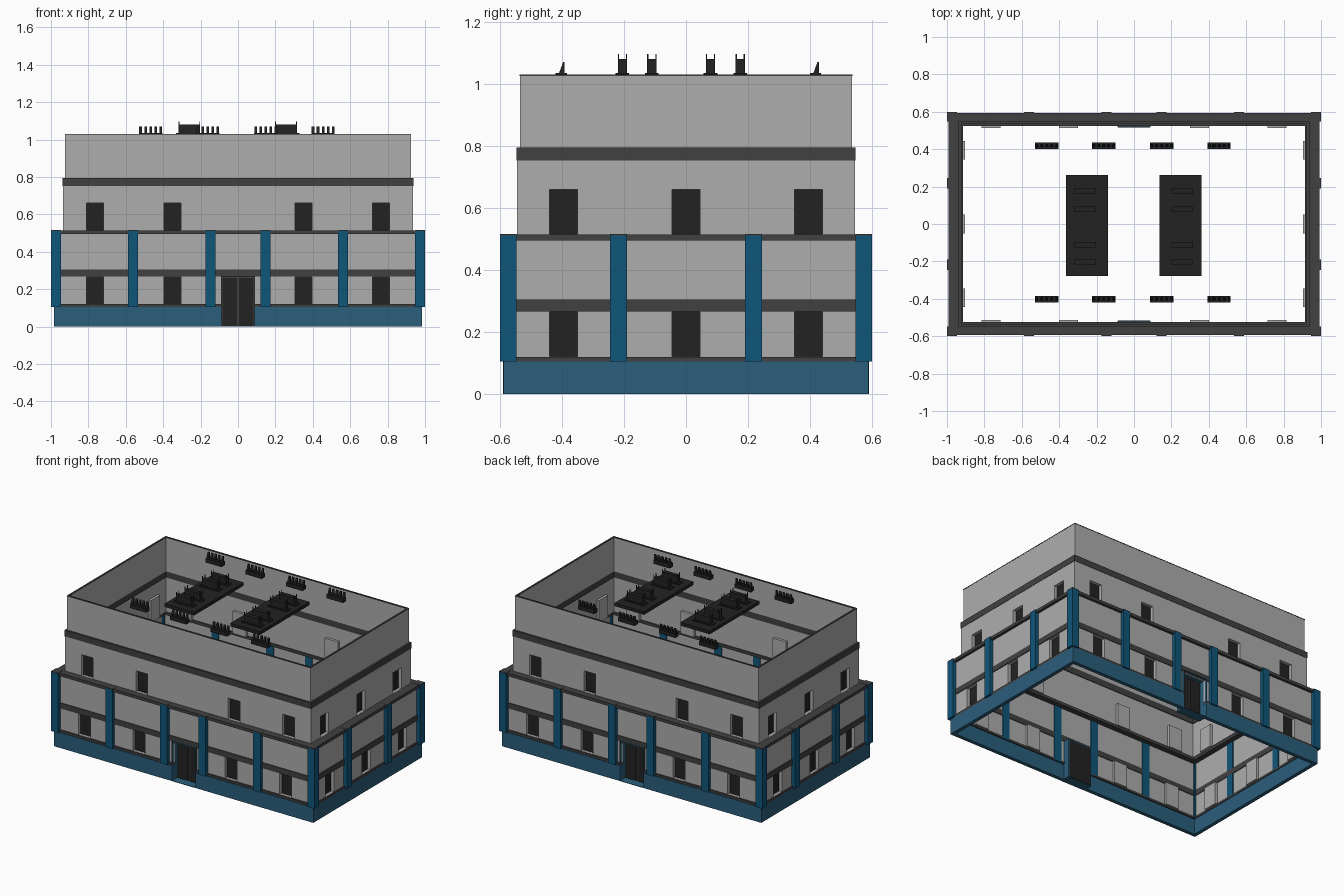
import bpy, bmesh
from math import pi
from mathutils import Matrix, Vector

if "Cube" in bpy.data.objects:
    bpy.data.objects.remove(bpy.data.objects["Cube"])


def material(name, r, g, b):
    m = bpy.data.materials.new(name)
    m.use_nodes = True
    m.diffuse_color = (r, g, b, 1)
    m.node_tree.nodes["Principled BSDF"].inputs["Base Color"].default_value = (r, g, b, 1)
    return m


WALL = material("wall_grey", 0.42, 0.42, 0.42)
TRIM = material("trim_dark_grey", 0.053, 0.053, 0.053)
BLACK = material("near_black", 0.016, 0.016, 0.016)
BLUE = material("pillar_blue", 0.005, 0.093, 0.195)
BASE = material("base_blue", 0.024, 0.114, 0.202)


def finish(name, bm, mats):
    bmesh.ops.recalc_face_normals(bm, faces=bm.faces)
    mesh = bpy.data.meshes.new(name)
    bm.to_mesh(mesh)
    bm.free()
    for m in mats:
        mesh.materials.append(m)
    ob = bpy.data.objects.new(name, mesh)
    bpy.context.collection.objects.link(ob)
    return ob


def add_box(bm, x, y, z, matrix=Matrix()):
    """Add a box spanning three (low, high) ranges; returns its vertices."""
    size = [b - a for a, b in (x, y, z)]
    mid = [(a + b) / 2 for a, b in (x, y, z)]
    m = matrix @ Matrix.Translation(mid) @ Matrix.Diagonal((*size, 1))
    return bmesh.ops.create_cube(bm, size=1, matrix=m)["verts"]


def boxes(name, mat, spans, matrix=Matrix()):
    bm = bmesh.new()
    for s in spans:
        add_box(bm, *s, matrix)
    return finish(name, bm, [mat])


def ring(name, mat, hx, hy, t, z0, z1):
    """Hollow rectangular storey, open at top and bottom."""
    bm = bmesh.new()
    loops = []
    for d, z in ((0, z0), (0, z1), (t, z1), (t, z0)):
        loops.append([bm.verts.new((sx * (hx - d), sy * (hy - d), z))
                      for sx, sy in ((-1, -1), (1, -1), (1, 1), (-1, 1))])
    for i in range(4):
        a, b = loops[i], loops[(i + 1) % 4]
        for j in range(4):
            k = (j + 1) % 4
            bm.faces.new((a[j], a[k], b[k], b[j]))
    return finish(name, bm, [mat])


def cut(ob, cutter):
    mod = ob.modifiers.new("openings", "BOOLEAN")
    mod.operation, mod.solver, mod.object = "DIFFERENCE", "EXACT", cutter
    bpy.context.view_layer.objects.active = ob
    bpy.ops.object.modifier_apply(modifier=mod.name)


def niche(name, mats, x, z, front, depth, rim, turn):
    """Recessed box whose sunken back face is the pane."""
    bm = bmesh.new()
    add_box(bm, (x[0] - rim, x[1] + rim), (-front, -front + depth),
            (z[0] - rim if z[0] > 0 else 0, z[1] + rim))
    bm.normal_update()
    face = min(bm.faces, key=lambda f: f.calc_center_median().y)
    bmesh.ops.inset_region(bm, faces=[face], thickness=rim)
    sunk = bmesh.ops.extrude_face_region(bm, geom=[face])["geom"]
    bmesh.ops.translate(bm, vec=Vector((0, depth - 0.008, 0)),
                        verts=[g for g in sunk if isinstance(g, bmesh.types.BMVert)])
    pane = [g for g in sunk if isinstance(g, bmesh.types.BMFace)][0]
    pane.material_index = 1
    if face.is_valid:
        bmesh.ops.delete(bm, geom=[face], context="FACES_ONLY")
    bm.transform(turn)
    return finish(name, bm, mats)


LONG, SHORT = (-0.765, -0.35, 0.35, 0.765), (-0.395, 0, 0.395)
SIDES = [("front", 0, LONG), ("left", pi / 2, SHORT), ("back", pi, LONG), ("right", -pi / 2, SHORT)]
LOWER, UPPER = (0.975, 0.575), (0.935, 0.545)

# Storeys, trim bands and ledges
base = ring("base_plinth", BASE, 0.985, 0.589, 0.025, 0, 0.105)
sill = ring("lower_sill", TRIM, 0.985, 0.585, 0.03, 0.105, 0.12)
lower = ring("lower_wall", WALL, *LOWER, 0.015, 0.12, 0.495)
ring("lower_band", TRIM, 0.98, 0.58, 0.025, 0.267, 0.305)
ring("lower_ledge", TRIM, 0.993, 0.593, 0.07, 0.495, 0.515)
upper = ring("upper_wall", WALL, *UPPER, 0.015, 0.515, 0.755)
ring("upper_band", TRIM, 0.937, 0.547, 0.022, 0.753, 0.795)
ring("parapet_wall", WALL, 0.925, 0.535, 0.01, 0.795, 1.026)
ring("parapet_cap", TRIM, 0.926, 0.536, 0.012, 1.026, 1.031)

# Windows in both storeys, with matching holes in the walls
for tier, wall, half, z in (("lower", lower, LOWER, (0.121, 0.265)),
                            ("upper", upper, UPPER, (0.516, 0.66))):
    holes = bmesh.new()
    for side, angle, places in SIDES:
        turn = Matrix.Rotation(angle, 4, "Z")
        front = half[1] if places is LONG else half[0]
        for i, c in enumerate(places):
            x = (c - 0.045, c + 0.045)
            add_box(holes, x, (-front - 0.05, -front + 0.05), z, turn)
            niche(f"{tier}_window_{side}_{i + 1}", [WALL, BLACK], x, z,
                  front - 0.002, 0.03, 0.005, turn)
    cutter = finish("window_cutter", holes, [])
    cut(wall, cutter)
    bpy.data.objects.remove(cutter)

# Double doors in deep porches, front and back
holes = bmesh.new()
for side, angle in (("front", 0), ("back", pi)):
    turn = Matrix.Rotation(angle, 4, "Z")
    add_box(holes, (-0.088, 0.088), (-0.7, -0.5), (-0.1, 0.266), turn)
    niche(f"{side}_porch", [BASE, TRIM], (-0.088, 0.088), (0, 0.266), 0.59, 0.07, 0.004, turn)
    boxes(f"{side}_door_leaves", BLACK,
          [((a, a + 0.076), (-0.534, -0.527), (0.004, 0.26)) for a in (-0.082, 0.006)], turn)
    boxes(f"{side}_door_inner_panel", BLACK,
          [((-0.085, 0.085), (-0.52, -0.517), (0.003, 0.262))], turn)
cutter = finish("door_cutter", holes, [])
for ob in (base, sill, lower):
    cut(ob, cutter)
bpy.data.objects.remove(cutter)

# Blue pillars along each side and at the corners
HEIGHT = (0.105, 0.511)
for side, angle, places in SIDES:
    turn = Matrix.Rotation(angle, 4, "Z")
    front = 0.6 if places is LONG else 1.0
    centres = (-0.562, -0.147, 0.147, 0.562) if places is LONG else (-0.218, 0.218)
    boxes(f"{side}_pillars", BLUE,
          [((c - 0.027, c + 0.027), (-front + 0.001, -front + 0.045), HEIGHT) for c in centres], turn)
    boxes(f"{side}_pillar_caps", TRIM,
          [((c - 0.027, c + 0.027), (-front + 0.001, -front + 0.04), (0.511, 0.516)) for c in centres], turn)
corners = [(sorted((sx, sx * 0.947)), sorted((sy * 0.6, sy * 0.547))) for sx in (-1, 1) for sy in (-1, 1)]
boxes("corner_pillars", BLUE, [(x, y, HEIGHT) for x, y in corners])
boxes("corner_pillar_caps", TRIM, [(x, y, (0.511, 0.517)) for x, y in corners])

# Roof platforms carrying four machines each
for label, cx in (("right", -0.252), ("left", 0.248)):
    boxes(f"{label}_roof_platform", BLACK, [((cx - 0.112, cx + 0.112), (-0.278, 0.262), (1.005, 1.027))])
    mx = cx + (-0.008 if cx < 0 else 0.009)
    for i, cy in enumerate((-0.205, -0.11, 0.079, 0.175)):
        parts = [((mx - 0.072, mx + 0.072), (cy - 0.022, cy + 0.022), (1.026, 1.035)),
                 ((mx - 0.058, mx + 0.058), (cy - 0.015, cy + 0.015), (1.03, 1.08))]
        for px in (mx - 0.056, mx + 0.056):
            for py in (cy - 0.013, cy + 0.013):
                parts.append(((px - 0.002, px + 0.002), (py - 0.002, py + 0.002), (1.07, 1.097)))
        boxes(f"{label}_roof_machine_{i + 1}", BLACK, parts)

# Finned vents near the roof edges
for row, cy in (("front", -0.402), ("back", 0.418)):
    for i, cx in enumerate((-0.467, -0.162, 0.148, 0.455)):
        bm = bmesh.new()
        add_box(bm, (cx - 0.062, cx + 0.062), (cy - 0.018, cy + 0.018), (1.008, 1.035))
        for k in range(-2, 3):
            fx = cx + k * 0.027
            fin = add_box(bm, (fx - 0.007, fx + 0.007), (cy - 0.008, cy + 0.011), (1.033, 1.071))
            for v in fin:
                if v.co.z > 1.05 and v.co.y < cy:
                    v.co.y = cy + 0.006
        finish(f"{row}_roof_vent_{i + 1}", bm, [BLACK])
